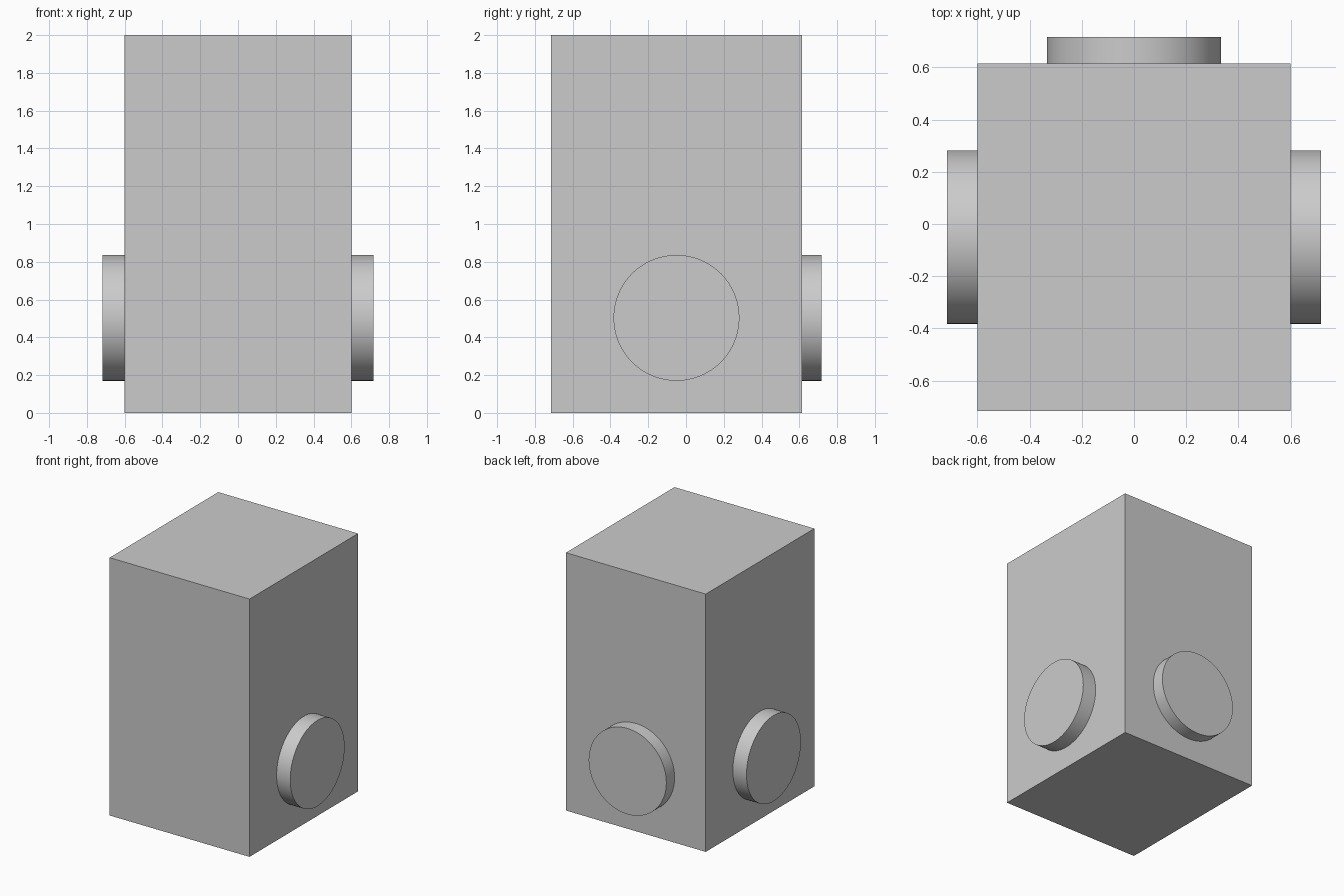
import bpy
from math import pi, radians

cube = bpy.data.objects.get("Cube")
if cube:
    bpy.data.objects.remove(cube, do_unlink=True)

# Single grey material
grey = bpy.data.materials.new("light_grey")
grey.use_nodes = True
color = (0.6, 0.6, 0.6, 1)
grey.diffuse_color = color
grey.node_tree.nodes["Principled BSDF"].inputs["Base Color"].default_value = color

BACK, FRONT = 0.615, -0.716
HALF_WIDTH, REACH = 0.6, 0.717
CENTRE_Y = (BACK + FRONT) / 2
SINK = 0.05  # overlap of each disc into the body


def disc(name, location, rotation, depth):
    """Smooth round disc, flat at its ends."""
    bpy.ops.mesh.primitive_cylinder_add(
        vertices=96, radius=0.333, depth=depth, location=location, rotation=rotation)
    obj = bpy.context.object
    obj.name = name
    obj.data.materials.append(grey)
    bpy.ops.object.shade_smooth_by_angle(angle=radians(30))


# Main block
bpy.ops.mesh.primitive_cube_add(size=1, location=(0, CENTRE_Y, 1))
body = bpy.context.object
body.name = "body"
body.scale = (2 * HALF_WIDTH, BACK - FRONT, 2)
bpy.ops.object.transform_apply(location=False, rotation=False, scale=True)
body.data.materials.append(grey)

# Discs on both sides
inner = HALF_WIDTH - SINK
for side, sign in (("left", 1), ("right", -1)):
    disc(side + "_disc", (sign * (inner + REACH) / 2, CENTRE_Y, 0.503),
         (0, pi / 2, 0), REACH - inner)

# Disc on the back
inner = BACK - SINK
disc("back_disc", (0, (inner + REACH) / 2, 0.503), (pi / 2, 0, 0), REACH - inner)
